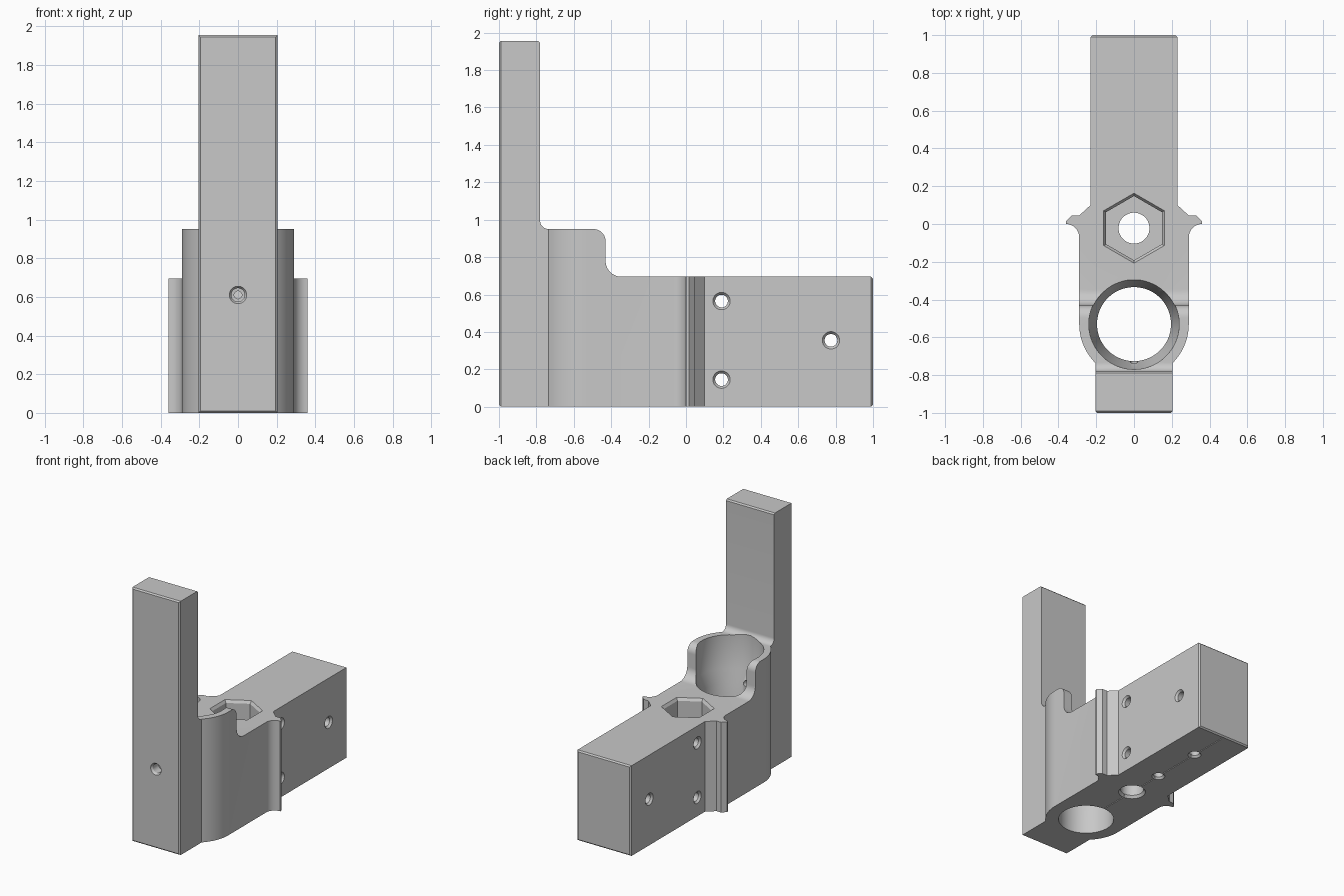
import bpy, bmesh
from math import sin, cos, radians, pi
from mathutils import Matrix, Vector

cube = bpy.data.objects.get("Cube")
if cube:
    bpy.data.objects.remove(cube, do_unlink=True)

grey = bpy.data.materials.new("light grey")
grey.use_nodes = True
grey.diffuse_color = (0.58, 0.58, 0.58, 1)
grey.node_tree.nodes["Principled BSDF"].inputs["Base Color"].default_value = grey.diffuse_color

ALONG_X = Matrix.Rotation(pi / 2, 4, 'Y')
ALONG_Y = Matrix.Rotation(-pi / 2, 4, 'X')


def arc(cx, cy, r, a, b, n=10):
    angles = [radians(a + (b - a) * i / n) for i in range(n + 1)]
    return [(cx + r * cos(t), cy + r * sin(t)) for t in angles]


def loft(name, loops):
    """Closed solid through loops of equal length."""
    bm = bmesh.new()
    rings = [[bm.verts.new(p) for p in loop] for loop in loops]
    for lo, hi in zip(rings, rings[1:]):
        for i in range(len(lo)):
            j = (i + 1) % len(lo)
            bm.faces.new((lo[i], lo[j], hi[j], hi[i]))
    bm.faces.new(rings[0][::-1])
    bm.faces.new(rings[-1])
    bmesh.ops.recalc_face_normals(bm, faces=bm.faces)
    mesh = bpy.data.meshes.new(name)
    bm.to_mesh(mesh)
    bm.free()
    mesh.materials.append(grey)
    ob = bpy.data.objects.new(name, mesh)
    bpy.context.collection.objects.link(ob)
    return ob


def prism(name, points, vector):
    start = [Vector(p) for p in points]
    return loft(name, [start, [p + Vector(vector) for p in start]])


def lathe(name, profile, origin, turn=Matrix(), sides=32):
    """Solid of revolution from (radius, height) pairs along the turned z axis."""
    angles = [2 * pi * (i + 0.5) / sides for i in range(sides)]
    return loft(name, [[Vector(origin) + turn @ Vector((r * cos(t), r * sin(t), h)) for t in angles]
                       for r, h in profile])


def boolean(ob, tool, operation='DIFFERENCE'):
    mod = ob.modifiers.new("cut", 'BOOLEAN')
    mod.operation = operation
    mod.solver = 'EXACT'
    mod.object = tool
    bpy.context.view_layer.objects.active = ob
    bpy.ops.object.modifier_apply(modifier=mod.name)
    bpy.data.objects.remove(tool, do_unlink=True)


# Plan outline: post, rounded clamp, side flanges and rear beam
C = 0.01
half = [(0.205 - C, -1), (0.205, -1 + C), (0.205, -0.735)]
half += arc(0, -0.53, 0.29, -43, 0, 12)
half += arc(0.36, -0.07, 0.07, 180, 90, 8)
half += [(0.36, 0.015), (0.33, 0.045), (0.29, 0.045), (0.23, 0.1), (0.23, 1 - C), (0.23 - C, 1)]
outline = half + [(-x, y) for x, y in reversed(half)]
bracket = prism("bracket_body", [(x, y, -0.1) for x, y in outline], (0, 0, 2.3))

# Side outline: tall post, raised clamp and low beam, with rounded steps
side = [(-1 + C, 0), (1 - C, 0), (1 + C, 2 * C), (1 + C, 0.695 - 2 * C), (1 - C, 0.695)]
side += arc(-0.345, 0.78, 0.085, 270, 180)
side += arc(-0.495, 0.885, 0.065, 0, 90)
side += arc(-0.735, 0.995, 0.045, 270, 180)
side += [(-0.78, 1.955 - C), (-0.78 - C, 1.955), (-1 + C, 1.955), (-1 - C, 1.955 - 2 * C), (-1 - C, 2 * C)]
boolean(bracket, prism("side_tool", [(-0.6, y, z) for y, z in side], (1.2, 0, 0)), 'INTERSECT')

# Large bore, flared above its seat
boolean(bracket, lathe("bore", [(0.196, -0.1), (0.196, 0.6), (0.235, 0.695), (0.242, 1.1)],
                       (0, -0.53, 0), sides=64))

# Hexagonal nut pocket with a bolt hole below
boolean(bracket, lathe("nut_pocket", [(0.17, 0.4), (0.17, 0.675), (0.2, 0.715)],
                       (0, -0.022, 0), sides=6))
boolean(bracket, lathe("bolt_hole", [(0.11, -0.02), (0.082, 0.02), (0.082, 0.5)], (0, -0.022, 0)))

# Countersunk cross holes through the beam
for y, z in ((0.19, 0.565), (0.19, 0.145), (0.775, 0.355)):
    boolean(bracket, lathe("cross_hole", [(0.055, -0.24), (0.034, -0.215), (0.034, 0.215), (0.055, 0.24)],
                           (0, y, z), ALONG_X, 24))

# Set screw hole in the post
boolean(bracket, lathe("screw_hole", [(0.052, -0.01), (0.035, 0.015), (0.035, 0.08), (0.02, 0.081), (0.02, 0.35)],
                       (0, -1, 0.61), ALONG_Y, 24))

# Thin seam and two blind holes underneath
seam = [(-0.003, -0.4), (0.003, -0.4), (0.003, 0.96), (-0.003, 0.96)]
boolean(bracket, prism("seam", [(x, y, -0.02) for x, y in seam], (0, 0, 0.04)))
for y in (0.27, 0.67):
    boolean(bracket, lathe("blind_hole", [(0.055, -0.01), (0.035, 0.015), (0.035, 0.12)], (0, y, 0), sides=24))

bpy.ops.object.select_all(action='DESELECT')
bracket.select_set(True)
bpy.context.view_layer.objects.active = bracket
bpy.ops.object.shade_smooth_by_angle(angle=radians(25))
